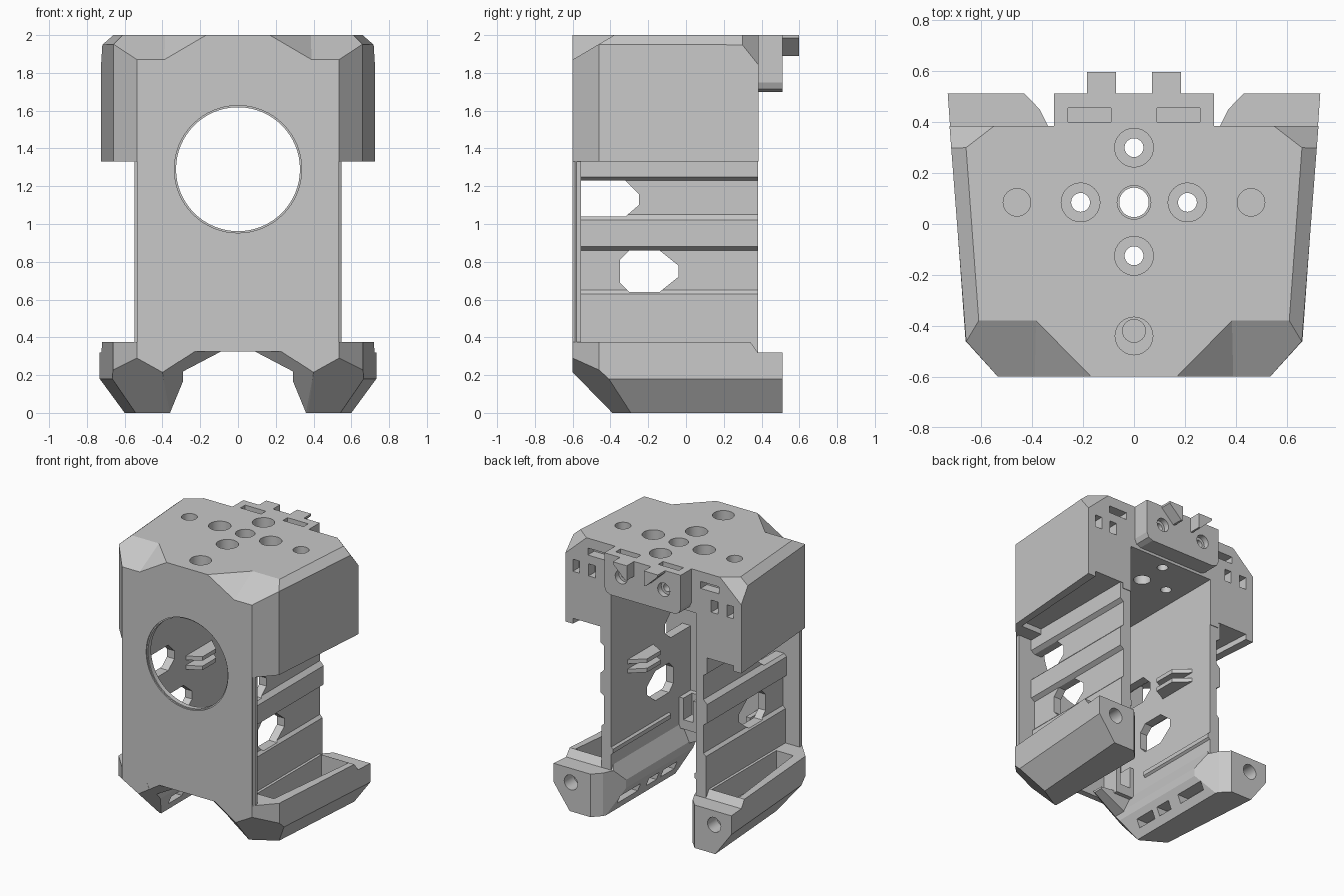
import bpy, bmesh, math
from mathutils import Vector

if "Cube" in bpy.data.objects:
    bpy.data.objects.remove(bpy.data.objects["Cube"])

grey = bpy.data.materials.new("plain_grey")
grey.diffuse_color = (0.58, 0.58, 0.58, 1)
grey.use_nodes = True
grey.node_tree.nodes["Principled BSDF"].inputs["Base Color"].default_value = grey.diffuse_color


def make(name, bm):
    bmesh.ops.recalc_face_normals(bm, faces=bm.faces[:])
    me = bpy.data.meshes.new(name)
    bm.to_mesh(me)
    bm.free()
    me.materials.append(grey)
    ob = bpy.data.objects.new(name, me)
    bpy.context.collection.objects.link(ob)
    return ob


def prism(name, pts, axis, lo, hi):
    """Extrude a 2D outline along an axis."""
    place = {'x': lambda a, b, t: (t, a, b), 'y': lambda a, b, t: (a, t, b),
             'z': lambda a, b, t: (a, b, t)}[axis]
    bm = bmesh.new()
    low = [bm.verts.new(place(a, b, lo)) for a, b in pts]
    top = [bm.verts.new(place(a, b, hi)) for a, b in pts]
    bm.faces.new(low)
    bm.faces.new(top)
    n = len(pts)
    for i in range(n):
        j = (i + 1) % n
        bm.faces.new((low[i], low[j], top[j], top[i]))
    return make(name, bm)


def box(name, x0, x1, y0, y1, z0, z1):
    return prism(name, [(x0, y0), (x1, y0), (x1, y1), (x0, y1)], 'z', z0, z1)


def rod(name, a, b, r, axis, lo, hi, n=32):
    pts = [(a + r * math.cos(2 * math.pi * i / n), b + r * math.sin(2 * math.pi * i / n)) for i in range(n)]
    return prism(name, pts, axis, lo, hi)


def hull(name, pts):
    bm = bmesh.new()
    for p in pts:
        bm.verts.new(p)
    bmesh.ops.convex_hull(bm, input=bm.verts[:])
    return make(name, bm)


def carve(ob, *cutters):
    for c in cutters:
        m = ob.modifiers.new("cut", 'BOOLEAN')
        m.operation, m.solver, m.object = 'DIFFERENCE', 'EXACT', c
        bpy.context.view_layer.objects.active = ob
        bpy.ops.object.modifier_apply(modifier=m.name)
        bpy.data.objects.remove(c)


def slice_off(ob, s, p, q, r, keep):
    """Cut along the plane p, q, r and keep the side holding the keep point."""
    p, q, r, keep = [Vector((s * v[0], v[1], v[2])) for v in (p, q, r, keep)]
    n = (q - p).cross(r - p).normalized()
    if (keep - p).dot(n) > 0:
        n = -n
    bm = bmesh.new()
    bm.from_mesh(ob.data)
    res = bmesh.ops.bisect_plane(bm, geom=bm.verts[:] + bm.edges[:] + bm.faces[:], dist=1e-5,
                                 plane_co=p, plane_no=n, clear_outer=True)
    edges = [e for e in res['geom_cut'] if isinstance(e, bmesh.types.BMEdge)]
    bmesh.ops.holes_fill(bm, edges=edges, sides=0)
    bmesh.ops.recalc_face_normals(bm, faces=bm.faces[:])
    bm.to_mesh(ob.data)
    bm.free()


def flip(pts, s):
    return [(s * p[0],) + tuple(p[1:]) for p in pts]


# Upper housing with chamfered corners
half = [(0.535, -0.6), (0.66, -0.46), (0.725, 0.385)]
head = prism("upper_housing", half + flip(half[::-1], -1), 'z', 1.33, 2.0)
for s in (1, -1):
    core = (0, 0, 1.6)
    slice_off(head, s, (0.61, -0.38, 2), (0.66, 0.30, 2), (0.717, 0.30, 1.95), core)
    slice_off(head, s, (0.55, 0.385, 2), (0.66, 0.30, 2), (0.725, 0.385, 1.84), core)
for s in (1, -1):
    carve(head, hull("c", flip([(0.3925, -0.71, 1.805), (0.9, -0.71, 1.805), (0.3835, -0.314, 2.039),
                                (0.9, -0.314, 2.039), (-0.0065, -0.71, 2.039), (0.9, -0.71, 2.039)], s)))
    # recess under each pod, open to the back, and latch slots
    carve(head, prism("c", flip([(0.42, -0.45), (0.61, -0.45), (0.67, 0.5), (0.42, 0.5)], s), 'z', 1.2, 1.37))
    for x, w, z, h in ((0.505, 0.028, 1.765, 0.045), (0.635, 0.028, 1.765, 0.045), (0.465, 0.075, 1.9, 0.026)):
        carve(head, box("c", s * x - w, s * x + w, 0.31, 0.5, z - h, z + h))
# central bay and front opening with a stepped rim
carve(head, box("c", -0.35, 0.35, -0.555, 0.6, 1.2, 1.68),
      rod("c", 0, 1.29, 0.328, 'y', -0.8, -0.5, 64), rod("c", 0, 1.29, 0.337, 'y', -0.8, -0.59, 64))
# screw holes in the roof
for x, y, big, small in ((0, 0.085, 0.066, 0.058), (0.21, 0.085, 0.076, 0.037), (-0.21, 0.085, 0.076, 0.037),
                         (0, 0.3, 0.076, 0.037), (0, -0.125, 0.076, 0.037)):
    carve(head, rod("c", x, y, big, 'z', 1.88, 2.2), rod("c", x, y, small, 'z', 1.5, 2.1))
for x, y, r in ((0.46, 0.085, 0.054), (-0.46, 0.085, 0.054), (0, -0.44, 0.074)):
    carve(head, rod("c", x, y, r, 'z', 1.9, 2.2))
carve(head, rod("c", 0, -0.42, 0.045, 'z', 1.75, 2.1))

# Rear mounting tab with screw holes, slots and hooks
tab = prism("rear_tab", [(-0.315, 2), (-0.315, 1.75), (-0.30, 1.715), (-0.265, 1.70),
                         (0.265, 1.70), (0.30, 1.715), (0.315, 1.75), (0.315, 2)], 'y', 0.38, 0.512)
for s in (1, -1):
    carve(tab, rod("c", s * 0.175, 1.855, 0.05, 'y', 0.47, 0.7), rod("c", s * 0.175, 1.855, 0.03, 'y', 0.42, 0.7),
          box("c", s * 0.175 - 0.085, s * 0.175 + 0.085, 0.40, 0.455, 1.92, 2.2))
    prism("rear_hook", flip([(0.07, 2), (0.185, 2), (0.185, 1.985), (0.085, 1.89), (0.07, 1.89)], s), 'y', 0.5, 0.597)

# Front plate with round opening
edge = [(0.23, 0.325), (0.40, 0.30), (0.535, 0.30), (0.535, 1.33)]
plate = prism("front_plate", edge + flip(edge[::-1], -1), 'y', -0.6, -0.555)
carve(plate, rod("c", 0, 1.29, 0.328, 'y', -0.8, -0.5, 64), rod("c", 0, 1.29, 0.337, 'y', -0.8, -0.59, 64))

for s in (1, -1):
    side = "right_" if s > 0 else "left_"
    # Plate edge flange
    prism(side + "flange", flip([(0.50, -0.588), (0.535, -0.588), (0.548, -0.58), (0.548, -0.556), (0.50, -0.556)], s),
          'z', 0.36, 1.335)
    # Side wall with long shallow channels and two windows
    wall = prism(side + "wall", flip([(0.35, 0.3), (0.35, 1.7), (0.44, 1.7), (0.44, 1.25), (0.41, 1.23),
                                      (0.41, 1.05), (0.44, 1.02), (0.44, 0.88), (0.41, 0.86),
                                      (0.41, 0.65), (0.43, 0.63), (0.43, 0.3)], s), 'y', -0.558, 0.38)
    lo, hi = sorted((s * 0.2, s * 0.6))
    carve(wall, prism("c", [(-0.557, 1.04), (-0.32, 1.04), (-0.25, 1.1), (-0.25, 1.16), (-0.32, 1.23), (-0.557, 1.23)], 'x', lo, hi),
          prism("c", [(-0.30, 0.64), (-0.14, 0.64), (-0.04, 0.72), (-0.04, 0.78), (-0.14, 0.86),
                      (-0.30, 0.86), (-0.35, 0.81), (-0.35, 0.69)], 'x', lo, hi))

    # Inner rail, guide shelves and front clip
    prism(side + "inner_rail", flip([(0.36, 0.43), (0.335, 0.45), (0.335, 0.48), (0.36, 0.50)], s), 'y', -0.30, 0.38)
    for z in (0.97, 1.04):
        prism(side + "shelf", flip([(0.36, -0.12), (0.25, -0.06), (0.25, 0.10), (0.36, 0.20)], s), 'z', z, z + 0.03)
    clip = box(side + "clip", s * 0.275 - 0.075, s * 0.275 + 0.075, -0.556, -0.42, 0.33, 0.56)
    carve(clip, box("c", s * 0.275 - 0.04, s * 0.275 + 0.04, -0.52, -0.30, 0.40, 0.6))

    # Faceted foot with open tray, its outer side narrowing to the front
    foot = prism(side + "foot", flip([(0.36, 0), (0.60, 0), (0.732, 0.18), (0.732, 0.375), (0.36, 0.375),
                                      (0.29, 0.23), (0.29, 0.17)], s), 'y', -0.6, 0.512)
    for v in foot.data.vertices:
        if abs(v.co.x) > 0.5:
            v.co.x -= s * 0.072 * (0.512 - v.co.y)
    mid = (0.5, 0, 0.2)
    front_c = (0.40, -0.6, 0.215)
    slice_off(foot, s, (0.535, -0.6, 0), (0.662, -0.46, 0), (0.535, -0.6, 1), mid)
    slice_off(foot, s, front_c, (1, -0.6, 0.215), (0, -0.39, 0), mid)
    slice_off(foot, s, front_c, (0.535, -0.6, 0.29), (0.545, -0.29, 0), mid)
    slice_off(foot, s, front_c, (0.23, -0.6, 0.325), (0.36, -0.39, 0), mid)
    slice_off(foot, s, (0.32, 0.35, 0), (0.37, 0.45, 0), (0.37, 0.45, 1), mid)
    slice_off(foot, s, (0.37, 0.45, 0), (0.43, 0.512, 0), (0.37, 0.45, 1), mid)
    carve(foot, prism("c", [(0.34, 0.376), (0.38, 0.32), (0.7, 0.32), (0.7, 0.6), (0.34, 0.6)], 'x', -1, 1),
          prism("c", flip([(0.45, -0.42), (0.59, -0.42), (0.675, 0.34), (0.45, 0.34)], s), 'z', 0.20, 0.6),
          rod("c", s * 0.59, 0.215, 0.055, 'y', 0.40, 0.7))
    for y, w in ((-0.26, 0.08), (-0.07, 0.06), (0.21, 0.12)):
        carve(foot, box("c", *sorted((s * 0.2, s * 0.40)), y - w, y + w, 0.06, 0.12))

    # Gusset joining foot and front plate
    gusset = prism(side + "gusset", flip([(0.09, 0.325), (0.29, 0.22), (0.4, 0.22), (0.4, 0.37), (0.09, 0.34)], s), 'y', -0.599, -0.45)
    slice_off(gusset, s, front_c, (0.23, -0.6, 0.325), (0.36, -0.39, 0), (0.3, -0.45, 0.36))

# Smooth the round holes, keep the facets sharp
for ob in bpy.context.collection.objects:
    ob.select_set(True)
    bpy.context.view_layer.objects.active = ob
bpy.ops.object.shade_smooth_by_angle(angle=math.radians(15))
